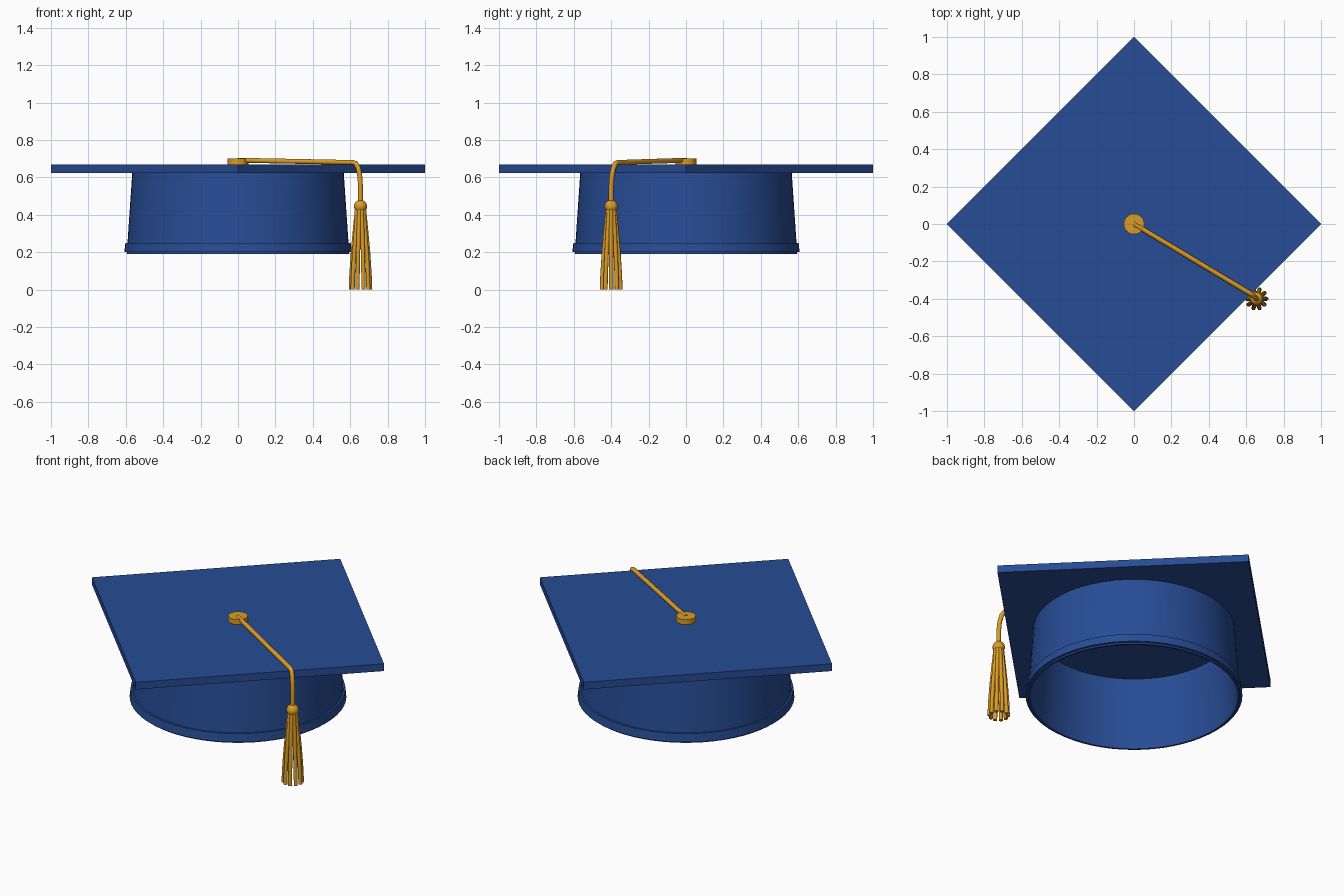
import bpy, bmesh, math
from mathutils import Vector, Matrix

cube = bpy.data.objects.get("Cube")
if cube:
    bpy.data.objects.remove(cube, do_unlink=True)


def material(name, rgb):
    m = bpy.data.materials.new(name)
    m.use_nodes = True
    colour = (*rgb, 1)
    m.diffuse_color = colour
    m.node_tree.nodes["Principled BSDF"].inputs["Base Color"].default_value = colour
    return m


blue = material("navy blue cloth", (0.02, 0.073, 0.3))
gold = material("gold cord", (0.7, 0.33, 0.02))


def select(obj):
    bpy.ops.object.select_all(action='DESELECT')
    obj.select_set(True)
    bpy.context.view_layer.objects.active = obj


def add_object(name, bm, mat, smooth=True):
    bmesh.ops.recalc_face_normals(bm, faces=bm.faces)
    mesh = bpy.data.meshes.new(name)
    bm.to_mesh(mesh)
    bm.free()
    mesh.materials.append(mat)
    obj = bpy.data.objects.new(name, mesh)
    bpy.context.collection.objects.link(obj)
    if smooth:
        select(obj)
        bpy.ops.object.shade_smooth_by_angle(angle=math.radians(35))
    return obj


def lathe(name, profile, mat, steps=64):
    """Spin a closed radius/height outline about the z axis."""
    bm = bmesh.new()
    verts = [bm.verts.new((r, 0, z)) for r, z in profile]
    edges = [bm.edges.new((v, verts[i - 1])) for i, v in enumerate(verts)]
    bmesh.ops.spin(bm, geom=verts + edges, axis=(0, 0, 1), cent=(0, 0, 0),
                   angle=math.tau, steps=steps, use_merge=True)
    bmesh.ops.remove_doubles(bm, verts=bm.verts, dist=1e-5)
    return add_object(name, bm, mat)


def cord(name, points, radius):
    """Capped round cord through the given points."""
    curve = bpy.data.curves.new(name, 'CURVE')
    curve.dimensions = '3D'
    curve.bevel_depth = radius
    curve.bevel_resolution = 3
    curve.use_fill_caps = True
    spline = curve.splines.new('POLY')
    spline.points.add(len(points) - 1)
    for p, co in zip(spline.points, points):
        p.co = (*co, 1)
    curve.materials.append(gold)
    obj = bpy.data.objects.new(name, curve)
    bpy.context.collection.objects.link(obj)
    select(obj)
    bpy.ops.object.convert(target='MESH')
    bpy.ops.object.shade_smooth_by_angle(angle=math.radians(50))
    return obj


# Square board, turned so a corner faces the front
bm = bmesh.new()
bmesh.ops.create_cube(bm, size=1)
side = math.sqrt(2)
bmesh.ops.scale(bm, vec=(side, side, 0.045), verts=bm.verts)
bmesh.ops.rotate(bm, matrix=Matrix.Rotation(math.pi / 4, 3, 'Z'), verts=bm.verts)
bmesh.ops.translate(bm, vec=(0, 0, 0.647), verts=bm.verts)
add_object("board", bm, blue, smooth=False)

# Hollow crown, open underneath, with its band
lathe("crown", [(0.565, 0.63), (0.595, 0.19), (0.583, 0.19), (0.553, 0.63)], blue)
lathe("crown_band", [(0.602, 0.25), (0.608, 0.2), (0.588, 0.2), (0.585, 0.25)], blue)

# Button in the middle of the board
bm = bmesh.new()
bmesh.ops.create_cone(bm, cap_ends=True, segments=32, radius1=0.055, radius2=0.055,
                      depth=0.034, matrix=Matrix.Translation((0, 0, 0.683)))
add_object("button", bm, gold)

# Cord across the board, bending over the edge
tip = Vector((0.655, -0.4, 0))
cord("tassel_cord", [(0, 0, 0.692), (0.61, -0.365, 0.68), (0.63, -0.377, 0.675),
                     (0.643, -0.388, 0.65), (0.651, -0.396, 0.61),
                     (0.655, -0.4, 0.55), (0.655, -0.4, 0.44)], 0.0135)

# Knot
bm = bmesh.new()
bmesh.ops.create_uvsphere(bm, u_segments=24, v_segments=16, radius=0.035,
                          matrix=Matrix.Translation(tip + Vector((0, 0, 0.445))))
add_object("tassel_knot", bm, gold)

# Fringe of spreading strands
count = 10
for i in range(count):
    a = math.tau * i / count
    out = Vector((math.cos(a), math.sin(a), 0))
    path = [tip + out * r + Vector((0, 0, z))
            for r, z in [(0.018, 0.44), (0.03, 0.32), (0.041, 0.2), (0.049, 0.08), (0.052, 0)]]
    cord(f"tassel_strand_{i + 1}", path, 0.0115)
